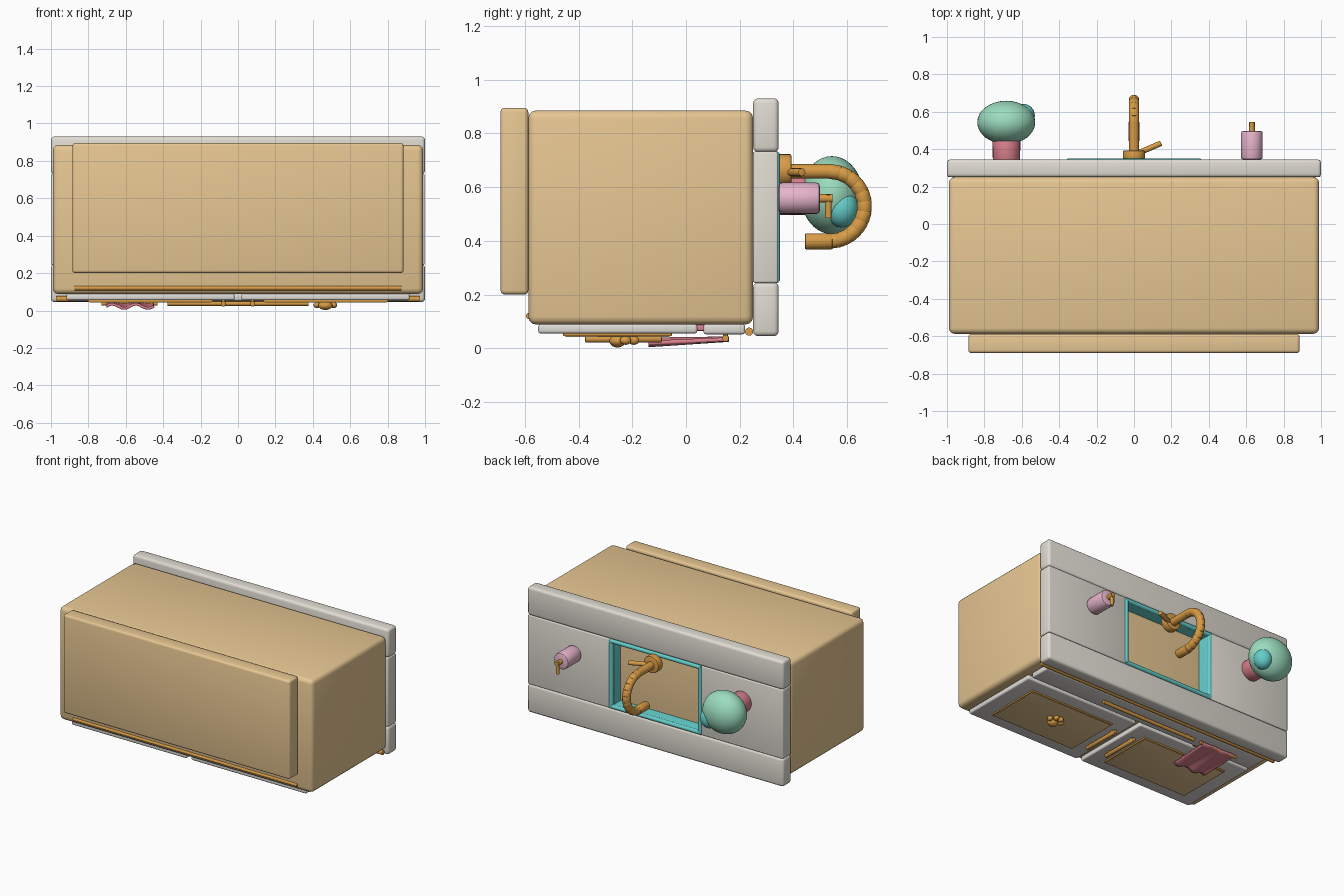
import bpy, math
from mathutils import Vector

if "Cube" in bpy.data.objects:
    bpy.data.objects.remove(bpy.data.objects["Cube"])

def mat(name, r, g, b):
    m = bpy.data.materials.new(name)
    m.diffuse_color = (r, g, b, 1)
    m.use_nodes = True
    m.node_tree.nodes["Principled BSDF"].inputs["Base Color"].default_value = m.diffuse_color
    return m

WOOD = mat("wood", 0.80, 0.57, 0.29)
STONE = mat("stone", 0.75, 0.72, 0.65)
WHITE = mat("white_paint", 0.74, 0.72, 0.68)
BRASS = mat("brass", 0.68, 0.33, 0.06)
TEAL = mat("teal", 0.13, 0.62, 0.60)
GREEN = mat("leaf_green", 0.33, 0.72, 0.52)
RED = mat("rose", 0.72, 0.22, 0.27)
PINK = mat("pink", 0.80, 0.46, 0.60)

def finish(ob, name, m, bevel=0.0, segs=3):
    ob.name = name
    ob.data.materials.append(m)
    bpy.ops.object.select_all(action='DESELECT')
    ob.select_set(True)
    bpy.context.view_layer.objects.active = ob
    if bevel:
        b = ob.modifiers.new("bevel", 'BEVEL')
        b.width, b.segments = bevel, segs
        bpy.ops.object.modifier_apply(modifier="bevel")
    bpy.ops.object.shade_smooth_by_angle(angle=math.radians(35))
    return ob

def box(name, x, y, z, m, bevel=0.008):
    bpy.ops.mesh.primitive_cube_add(size=1)
    ob = bpy.context.object
    for v in ob.data.vertices:
        v.co = [(a + b) / 2 + c * (b - a) for (a, b), c in zip((x, y, z), v.co)]
    return finish(ob, name, m, bevel)

def rod(name, a, b, r, m, r2=None, bevel=0.0):
    a, b = Vector(a), Vector(b)
    bpy.ops.mesh.primitive_cone_add(vertices=24, radius1=r, radius2=r if r2 is None else r2,
                                    depth=(b - a).length, location=(a + b) / 2)
    ob = bpy.context.object
    ob.rotation_euler = (b - a).to_track_quat('Z', 'Y').to_euler()
    return finish(ob, name, m, bevel, 2)

def ball(name, c, r, m):
    bpy.ops.mesh.primitive_uv_sphere_add(segments=32, ring_count=20, location=c)
    ob = bpy.context.object
    ob.scale = r
    return finish(ob, name, m)

# cabinet lying on its doors: top faces +y, doors face the ground
box("cabinet_body", (-.99, .99), (-.587, .25), (.088, .885), WOOD, .03)
box("toe_base", (-.885, .885), (-.69, -.587), (.2, .895), WOOD, .015)
rod("base_trim", (-.875, -.583, .12), (.875, -.583, .12), .012, BRASS)

# countertop in four slabs around the sink opening
box("counter_back", (-1, 1), (.25, .345), (.73, .93), STONE, .018)
box("counter_front", (-1, 1), (.25, .345), (.045, .245), STONE, .018)
for s, n in ((-1, "left"), (1, "right")):
    box("counter_" + n, sorted((s * .355, s * .997)), (.25, .343), (.243, .732), STONE, .008)

# sink walls, floor and raised rim
for s, n in ((-1, "left"), (1, "right")):
    box("sink_wall_" + n, sorted((s * .335, s * .357)), (.02, .335), (.25, .728), TEAL, .003)
    rod("sink_rim_" + n, (s * .348, .335, .252), (s * .348, .335, .723), .015, TEAL)
for z, n in ((.257, "front"), (.718, "back")):
    box("sink_wall_" + n, (-.355, .355), (.02, .335), (z - .011, z + .011), TEAL, .003)
    rod("sink_rim_" + n, (-.355, .335, z), (.355, .335, z), .015, TEAL)
box("sink_floor", (-.35, .35), (.02, .04), (.25, .728), TEAL, .003)

# drawer with long pull and the rail beneath the counter
box("drawer_front", (-.91, .91), (.065, .22), (.052, .09), WHITE, .01)
rod("drawer_pull", (-.377, .147, .037), (.377, .147, .037), .012, BRASS)
for x in (-.33, .33):
    rod("drawer_pull_post", (x, .147, .037), (x, .147, .056), .009, BRASS)
rod("counter_rail", (-.97, .235, .062), (.97, .235, .062), .015, BRASS)

# pair of doors with inset panels and pulls
for s, n in ((-1, "left"), (1, "right")):
    box("door_" + n, sorted((s * .018, s * .917)), (-.55, .042), (.055, .09), WHITE, .01)
    box("door_moulding_" + n, sorted((s * .135, s * .803)), (-.457, -.053), (.045, .06), BRASS, .003)
    box("door_panel_" + n, sorted((s * .143, s * .795)), (-.449, -.061), (.042, .058), WOOD, .003)
    rod("door_pull_" + n, (s * .078, -.375, .035), (s * .078, -.09, .035), .014, BRASS, bevel=.004)
    for y in (-.34, -.125):
        rod("door_pull_post_" + n, (s * .078, y, .035), (s * .078, y, .06), .009, BRASS)

# paw ornament on one door
ball("paw_pad", (.467, -.255, .027), (.038, .03, .024), BRASS)
for dx, y in ((-.045, -.225), (-.018, -.195), (.018, -.195), (.045, -.225)):
    ball("paw_toe", (.467 + dx, y, .029), (.018, .021, .016), BRASS)

# towel: rippled cloth folded over its bar
def cloth(name, y0, y1, zfun, thick):
    nx, ny = 32, 12
    vs, fs = [], []
    for j in range(ny + 1):
        t = j / ny
        for i in range(nx + 1):
            vs.append((-.705 + .255 * i / nx, y0 + (y1 - y0) * t, zfun(i / nx, t)))
    for j in range(ny):
        for i in range(nx):
            a = j * (nx + 1) + i
            fs.append((a, a + 1, a + nx + 2, a + nx + 1))
    me = bpy.data.meshes.new(name)
    me.from_pydata(vs, [], fs)
    ob = bpy.data.objects.new(name, me)
    bpy.context.collection.objects.link(ob)
    finish(ob, name, RED)
    so = ob.modifiers.new("solid", 'SOLIDIFY')
    so.thickness, so.offset = thick, 0

cloth("towel_front", .16, -.14,
      lambda u, t: .034 - .012 * t + (.003 + .008 * t) * math.sin(u * 4 * math.pi), .014)
box("towel_back", (-.70, -.455), (.03, .08), (.065, .088), RED, .005)
rod("towel_bar", (-.73, .147, .037), (-.43, .147, .037), .011, BRASS)

# faucet with ribbed gooseneck
rod("faucet_base", (0, .34, .663), (0, .393, .663), .06, BRASS, bevel=.008)
rod("faucet_riser", (0, .36, .658), (0, .545, .658), .027, BRASS)
N, R = 11, .13
arc = [Vector((0, .535 + R * math.sin(math.pi * i / N), .528 + R * math.cos(math.pi * i / N)))
       for i in range(N + 1)]
for a, b in zip(arc, arc[1:]):
    d = (b - a) * .12
    rod("faucet_neck_rib", a - d, b + d, .0275, BRASS, bevel=.006)
rod("faucet_nozzle", (0, .545, .398), (0, .443, .398), .03, BRASS, bevel=.004)
rod("faucet_lever", (.02, .378, .655), (.145, .432, .655), .015, BRASS, bevel=.004)

# soap dispenser
rod("soap_bottle", (.63, .345, .558), (.63, .498, .558), .058, PINK, bevel=.012)
rod("soap_neck", (.63, .495, .558), (.63, .545, .558), .016, BRASS)
rod("soap_spout", (.63, .53, .573), (.63, .53, .485), .012, BRASS)

# potted plant
rod("plant_pot", (-.682, .345, .57), (-.682, .46, .57), .073, RED, r2=.075, bevel=.004)
ball("plant_foliage", (-.683, .543, .57), (.155, .116, .145), GREEN)
ball("plant_leaf_tuft", (-.592, .58, .52), (.062, .062, .07), TEAL)
